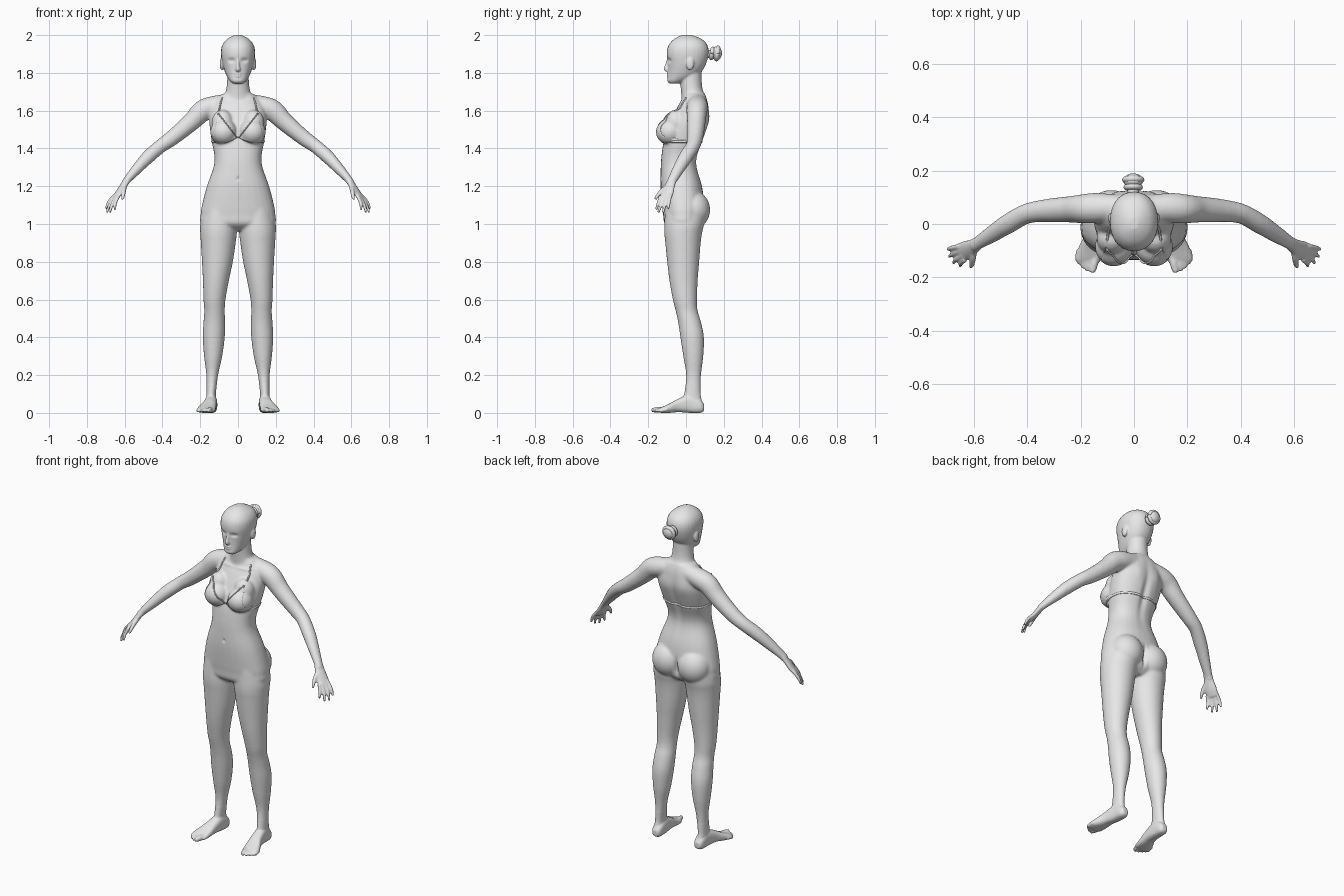
import bpy, bmesh, math
from mathutils import Vector, Matrix
from mathutils.bvhtree import BVHTree

if "Cube" in bpy.data.objects:
    bpy.data.objects.remove(bpy.data.objects["Cube"])

skin = bpy.data.materials.new("plain grey")
skin.diffuse_color = (0.8, 0.8, 0.8, 1)
skin.use_nodes = True
skin.node_tree.nodes["Principled BSDF"].inputs["Base Color"].default_value = skin.diffuse_color


def dense(rows, k=5):
    """Catmull-Rom interpolation between rows of numbers."""
    out = []
    for i in range(len(rows) - 1):
        a, b, c, d = (rows[max(i - 1, 0)], rows[i], rows[i + 1], rows[min(i + 2, len(rows) - 1)])
        for s in range(k):
            t = s / k
            out.append([q + t * (r - p) / 2 + t * t * (p - 2.5 * q + 2 * r - w / 2)
                        + t ** 3 * (1.5 * (q - r) + (w - p) / 2) for p, q, r, w in zip(a, b, c, d)])
    return out + [list(rows[-1])]


def loft(bm, rings, n=28, power=2.0):
    """Closed skin through rings given as (centre, half axis, half axis)."""
    loops = []
    for c, u, v in rings:
        loop = []
        for i in range(n):
            a = math.tau * i / n
            ca, sa = math.cos(a), math.sin(a)
            e = 2 / power
            loop.append(bm.verts.new(c + u * math.copysign(abs(ca) ** e, ca) + v * math.copysign(abs(sa) ** e, sa)))
        loops.append(loop)
    for p, q in zip(loops, loops[1:]):
        for i in range(n):
            bm.faces.new((p[i], p[(i + 1) % n], q[(i + 1) % n], q[i]))
    bm.faces.new(loops[0][::-1])
    bm.faces.new(loops[-1])


def stack(bm, rows, power=2.0):
    """Horizontal rings: z, x0, x1, y front, y back."""
    loft(bm, [(Vector(((a + b) / 2, (f + k) / 2, z)), Vector(((b - a) / 2, 0, 0)), Vector((0, (k - f) / 2, 0)))
              for z, a, b, f, k in dense(rows)], power=power)


def tube(bm, rows, side=(0, 1, 0), n=16, k=5):
    """Tube along points: x, y, z, radius along side, other radius."""
    rows = dense(rows, k)
    p = [Vector(r[:3]) for r in rows]
    rings = []
    for i, r in enumerate(rows):
        t = (p[min(i + 1, len(p) - 1)] - p[max(i - 1, 0)]).normalized()
        u = Vector(side)
        u = (u - t * u.dot(t)).normalized()
        rings.append((p[i], u * r[3], t.cross(u) * r[4]))
    loft(bm, rings, n)


def ball(bm, c, r):
    bmesh.ops.create_uvsphere(bm, u_segments=24, v_segments=16, radius=1,
                              matrix=Matrix.Translation(c) @ Matrix.Diagonal((*r, 1)))


def mirror(bm):
    dup = bmesh.ops.duplicate(bm, geom=bm.verts[:] + bm.edges[:] + bm.faces[:])["geom"]
    bmesh.ops.scale(bm, vec=(-1, 1, 1), verts=[g for g in dup if isinstance(g, bmesh.types.BMVert)])


def finish(bm, name):
    bmesh.ops.recalc_face_normals(bm, faces=bm.faces[:])
    for f in bm.faces:
        f.smooth = True
    me = bpy.data.meshes.new(name)
    bm.to_mesh(me)
    ob = bpy.data.objects.new(name, me)
    bpy.context.collection.objects.link(ob)
    me.materials.append(skin)
    return ob


bm = bmesh.new()
# leg
stack(bm, [(1.1, .02, .18, -.11, .1), (1.0, .002, .2, -.115, .095), (.95, .006, .2, -.115, .085),
           (.9, .012, .197, -.11, .078), (.8, .027, .191, -.1, .07), (.7, .048, .186, -.088, .062),
           (.6, .066, .183, -.07, .058), (.54, .07, .179, -.055, .062), (.48, .068, .183, -.042, .08),
           (.4, .07, .187, -.03, .095), (.3, .083, .18, -.015, .092), (.2, .105, .168, 0, .08),
           (.1, .117, .167, -.01, .078), (.05, .115, .17, -.03, .088), (.01, .115, .168, -.03, .088)])
# foot, rings along y: y, x centre, half width, bottom, top
loft(bm, [(Vector((x, y, (b + t) / 2)), Vector((w, 0, 0)), Vector((0, 0, (t - b) / 2))) for y, x, w, b, t in
          dense([(.096, .14, .016, .012, .045), (.075, .14, .029, 0, .07), (.02, .142, .032, 0, .095),
                 (-.04, .15, .036, .004, .075), (-.09, .163, .046, 0, .048), (-.13, .171, .049, 0, .03),
                 (-.145, .172, .042, .004, .022)])], power=2.6)
for x, tx, ty, r in ((.142, .158, -.182, .015), (.166, .178, -.176, .010), (.18, .193, -.165, .010),
                     (.194, .206, -.152, .009), (.206, .215, -.138, .009)):
    tube(bm, [(x, -.1, .018, r, r), ((x + tx) / 2, ty + .03, .016, r, r), (tx, ty, r, r * .7, r * .7)], (1, 0, 0))
# arm
tube(bm, [(.05, .06, 1.64, .05, .05), (.14, .06, 1.62, .057, .056), (.19, .057, 1.597, .055, .057),
          (.24, .055, 1.547, .05, .05), (.3, .052, 1.495, .046, .045), (.36, .047, 1.447, .041, .041),
          (.41, .036, 1.412, .038, .037), (.47, .002, 1.36, .038, .036), (.53, -.036, 1.297, .032, .029),
          (.587, -.072, 1.233, .025, .02), (.6, -.08, 1.215, .025, .018)])
# hand
across = Vector((-.35, -.9, -.1)).normalized()
knuckle = Vector((.652, -.108, 1.135))
tube(bm, [(.583, -.07, 1.238, .024, .018), (.605, -.085, 1.205, .029, .016), (.63, -.098, 1.165, .036, .015),
          (*knuckle, .035, .011)], across)
for s, tip in ((.028, (.652, -.158, 1.075)), (.01, (.678, -.146, 1.06)), (-.009, (.694, -.122, 1.06)),
               (-.027, (.699, -.095, 1.08))):
    a = knuckle + across * s + Vector((-.008, 0, .015))
    m = a.lerp(Vector(tip), .55) + Vector((.006, 0, .002))
    tube(bm, [(*a, .010, .010), (*m, .009, .009), (*tip, .0065, .0065)])
tube(bm, [(.6, -.085, 1.205, .014, .014), (.604, -.125, 1.178, .012, .013), (.608, -.15, 1.15, .01, .01),
          (.613, -.163, 1.13, .007, .007)], (1, 0, 0))
# bust, buttock, ear
ball(bm, (.076, -.085, 1.487), (.071, .071, .068))
ball(bm, (.082, -.055, 1.535), (.058, .058, .07))
ball(bm, (.085, .04, 1.075), (.095, .088, .1))
ball(bm, (.086, .022, 1.848), (.011, .021, .034))
mirror(bm)
# torso: z, half width, front, back
stack(bm, [(z, -w, w, f, k) for z, w, f, k in (
    (.965, .07, -.07, .05), (1.0, .19, -.113, .085), (1.05, .198, -.121, .095), (1.1, .191, -.127, .098),
    (1.2, .165, -.135, .085), (1.3, .13, -.134, .058), (1.36, .125, -.13, .06), (1.43, .138, -.12, .085),
    (1.5, .148, -.1, .11), (1.56, .152, -.075, .124), (1.62, .14, -.045, .12), (1.66, .115, -.022, .112),
    (1.69, .08, -.015, .1))], 2.3)
# neck and head
stack(bm, [(z, -w, w, f, k) for z, w, f, k in (
    (1.63, .085, -.025, .11), (1.68, .072, -.025, .1), (1.72, .061, -.028, .087), (1.77, .057, -.03, .083),
    (1.83, .056, -.02, .083))])
stack(bm, [(z, -w, w, f, k) for z, w, f, k in (
    (1.743, .026, -.085, -.04), (1.756, .042, -.099, 0), (1.78, .058, -.097, .05), (1.81, .071, -.095, .085),
    (1.85, .083, -.096, .107), (1.9, .09, -.102, .12), (1.94, .086, -.095, .116), (1.97, .068, -.074, .096),
    (1.99, .041, -.045, .06), (2.001, .015, -.018, .025))], 2.2)
# nose and lips
tube(bm, [(0, -.092, 1.875, .007, .008), (0, -.101, 1.845, .008, .009), (0, -.106, 1.82, .013, .011),
          (0, -.098, 1.81, .011, .006)], (1, 0, 0))
ball(bm, (0, -.092, 1.793), (.021, .012, .006))
ball(bm, (0, -.092, 1.783), (.018, .012, .006))

# merge everything into one continuous skin
body = finish(bm, "body")
rm = body.modifiers.new("merge", "REMESH")
rm.mode, rm.voxel_size = "VOXEL", .005
bpy.context.view_layer.objects.active = body
bpy.ops.object.modifier_apply(modifier="merge")
bm = bmesh.new()
bm.from_mesh(body.data)
soft = [v for v in bm.verts if abs(v.co.x) < .5 and .15 < v.co.z < 1.72 and v.co.y > -.2]
for i in range(12):
    bmesh.ops.smooth_vert(bm, verts=soft if i > 1 else bm.verts[:], factor=.5,
                          use_axis_x=True, use_axis_y=True, use_axis_z=True)
# soft dents: x, y, z, three spreads, push along y
dents = [(.034, -.09, 1.866, .016, .04, .010, .011), (.034, -.09, 1.866, .008, .04, .005, -.004),
         (0, -.1, 1.788, .016, .03, .0025, .005), (0, -.13, 1.24, .008, .03, .01, .006),
         (0, .1, 1.45, .02, .06, .14, -.012), (0, .1, 1.06, .010, .06, .05, -.018),
         (.06, .1, 1.56, .025, .05, .05, .004), (.06, -.03, 1.645, .05, .04, .008, -.004)]
for v in bm.verts:
    x, y, z = abs(v.co.x), v.co.y, v.co.z
    if x < .2 and z > .9:
        for dx, dy, dz, sx, sy, sz, push in dents:
            v.co.y += push * math.exp(-((x - dx) / sx) ** 2 - ((y - dy) / sy) ** 2 - ((z - dz) / sz) ** 2)
for f in bm.faces:
    f.smooth = True
bm.to_mesh(body.data)
if not body.data.materials:
    body.data.materials.append(skin)
surface = BVHTree.FromBMesh(bm)


def on_front(x, z, lift):
    hit = surface.ray_cast(Vector((x, -1, z)), Vector((0, 1, 0)))[0]
    return Vector((x, (hit.y if hit and hit.y < .06 else .03) - lift, z))


# top: triangular cups laid on the bust
bm = bmesh.new()
apex, inner, outer, N = Vector((.104, 1.585)), Vector((.004, 1.457)), Vector((.141, 1.438)), 18
grid = []
for j in range(N + 1):
    row = []
    for i in range(N + 1):
        u, v = i / N, .04 + .96 * j / N
        p = apex.lerp(inner.lerp(outer, u), v)
        p.y -= .075 * u * (1 - u) * v * v
        row.append(bm.verts.new(on_front(p.x, p.y, .004)))
    grid.append(row)
for j in range(N):
    for i in range(N):
        bm.faces.new((grid[j][i], grid[j + 1][i], grid[j + 1][i + 1], grid[j][i + 1]))
bmesh.ops.smooth_vert(bm, verts=bm.verts[:], factor=.3, use_axis_y=True)
bmesh.ops.solidify(bm, geom=bm.faces[:], thickness=.005)
mirror(bm)
finish(bm, "top_cups")

# shoulder straps and hems
bm = bmesh.new()
strap = [(.104, 1.578), (.1, 1.6), (.096, 1.62), (.092, 1.64), (.088, 1.655), (.084, 1.668)]
tube(bm, [(*on_front(x, z, .001), .0045, .0045) for x, z in strap], (1, 0, 0), 8, 2)
hem = [apex.lerp(inner, t / 8) for t in range(9)]
tube(bm, [(*on_front(p.x, p.y, .005), .0035, .0035) for p in hem], (0, 1, 0), 8, 2)
mirror(bm)
finish(bm, "top_straps")

# back band
bm = bmesh.new()
band = []
for i in range(33):
    a = math.radians(-25 + 230 * i / 32)
    d = Vector((math.cos(a), math.sin(a), 0))
    hit = surface.ray_cast(Vector((0, -.02, 1.437)) + d * .24, -d)[0]
    if hit:
        band.append((*(hit + d * .0005), .007, .0035))
tube(bm, band, (0, 0, 1), 8, 2)
finish(bm, "back_band")

# hair bun with a coiled base
bm = bmesh.new()
ball(bm, (-.003, .163, 1.904), (.037, .027, .037))
ball(bm, (-.003, .125, 1.9), (.022, .03, .022))
for y, big, r in ((.138, .024, .012), (.166, .03, .012)):
    ring = [(-.003 + big * math.cos(math.tau * i / 24), y + .004 * math.sin(math.tau * i / 24),
             1.903 + big * math.sin(math.tau * i / 24), r, r) for i in range(25)]
    tube(bm, ring, (0, 1, 0), 12, 2)
finish(bm, "hair_bun")
